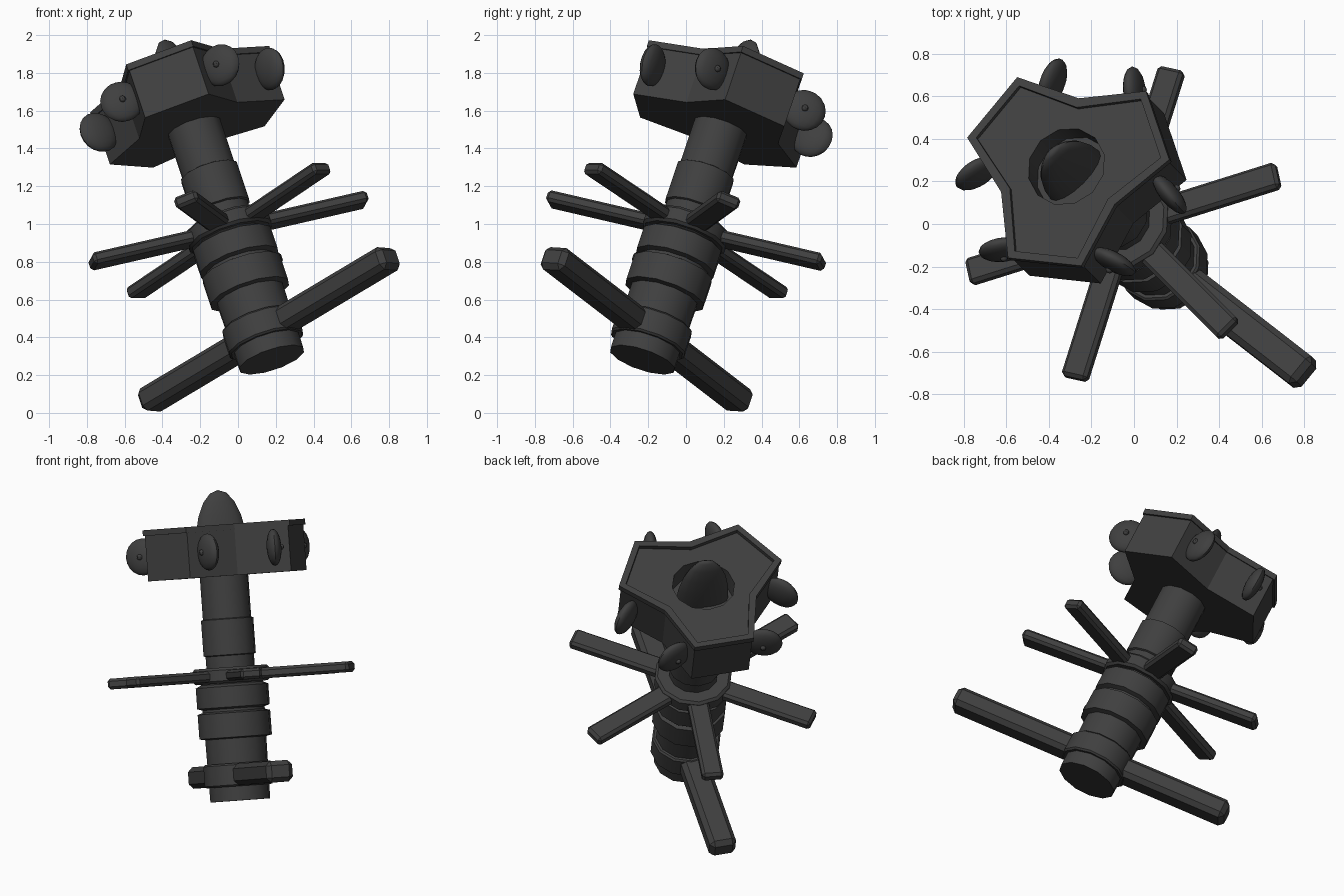
import bpy
import bmesh
from math import radians, sin, cos
from mathutils import Matrix, Vector

if "Cube" in bpy.data.objects:
    bpy.data.objects.remove(bpy.data.objects["Cube"], do_unlink=True)

# One dark grey material for everything
dark = bpy.data.materials.new("dark_grey")
dark.use_nodes = True
GREY = (0.05, 0.05, 0.05, 1)
dark.diffuse_color = GREY
dark.node_tree.nodes["Principled BSDF"].inputs["Base Color"].default_value = GREY

# Tilted frame: local z runs along the shaft, origin at the spoke wheel
axis_z = Vector((-0.302, 0.305, 0.903)).normalized()
axis_x = Vector((1, 1, 0))
axis_x = (axis_x - axis_z * axis_x.dot(axis_z)).normalized()
axis_y = axis_z.cross(axis_x)
FRAME = Matrix.Translation((-0.05, 0, 0.965)) @ Matrix((axis_x, axis_y, axis_z)).transposed().to_4x4()


def finish(bm, name, local=Matrix(), smooth=True):
    bmesh.ops.recalc_face_normals(bm, faces=bm.faces)
    mesh = bpy.data.meshes.new(name)
    bm.to_mesh(mesh)
    bm.free()
    mesh.materials.append(dark)
    obj = bpy.data.objects.new(name, mesh)
    bpy.context.collection.objects.link(obj)
    obj.matrix_world = FRAME @ local
    if smooth:
        bpy.ops.object.select_all(action="DESELECT")
        obj.select_set(True)
        bpy.context.view_layer.objects.active = obj
        bpy.ops.object.shade_smooth_by_angle(angle=radians(35))
    return obj


def lathe(name, profile, sides=12):
    bm = bmesh.new()
    rings = [[bm.verts.new((r * cos(radians(360 * i / sides)), r * sin(radians(360 * i / sides)), h))
              for i in range(sides)] for h, r in profile]
    for low, high in zip(rings, rings[1:]):
        for i in range(sides):
            j = (i + 1) % sides
            bm.faces.new((low[i], low[j], high[j], high[i]))
    bm.faces.new(rings[0])
    bm.faces.new(rings[-1])
    return finish(bm, name)


def ellipsoid(name, local, size, segments=16, rings=10):
    bm = bmesh.new()
    bmesh.ops.create_uvsphere(bm, u_segments=segments, v_segments=rings, radius=1)
    bmesh.ops.scale(bm, vec=size, verts=bm.verts)
    return finish(bm, name, local)


def bar(name, local, size, chamfer):
    bm = bmesh.new()
    bmesh.ops.create_cube(bm, size=1)
    bmesh.ops.scale(bm, vec=size, verts=bm.verts)
    bmesh.ops.bevel(bm, geom=list(bm.edges), offset=chamfer, segments=1, affect="EDGES")
    return finish(bm, name, local, smooth=False)


def polar(radius, degrees):
    return Vector((radius * cos(radians(degrees)), radius * sin(radians(degrees)), 0))


def spin(degrees):
    return Matrix.Rotation(radians(degrees), 4, "Z")


# Shaft with its bands and collars
lathe("shaft", [(-0.757, 0.183), (-0.38, 0.187), (-0.373, 0.222), (-0.225, 0.222),
                (-0.215, 0.19), (-0.2, 0.19), (-0.19, 0.222), (-0.065, 0.222),
                (-0.05, 0.19), (0.03, 0.19), (0.035, 0.148), (0.12, 0.148),
                (0.125, 0.16), (0.34, 0.16), (0.345, 0.148), (0.65, 0.148)])

# Long cross bar and its hub
lathe("cross_bar_hub", [(-0.67, 0.2), (-0.66, 0.21), (-0.54, 0.21), (-0.53, 0.2)])
bar("cross_bar", spin(-83.5) @ Matrix.Translation((0.045, 0, -0.6)), (1.81, 0.165, 0.13), 0.028)

# Spoke wheel
lathe("wheel_hub", [(-0.045, 0.22), (-0.03, 0.235), (0.035, 0.235), (0.05, 0.22)])
for k in range(6):
    bar("spoke", spin(30 + 60 * k) @ Matrix.Translation((0.47, 0, 0)), (0.62, 0.13, 0.065), 0.016)

# Three-lobed head: two corners per lobe and a notch between lobes
LOBES = [96 + 120 * k for k in range(3)]
outline = []
for a in LOBES:
    outline += [polar(0.515, a - 21), polar(0.515, a + 21), polar(0.33, a + 60)]


def prism(name, scale, bottom, top, rim=False):
    bm = bmesh.new()
    low = [bm.verts.new(p * scale + Vector((0, 0, bottom))) for p in outline]
    high = [bm.verts.new(p * scale + Vector((0, 0, top))) for p in outline]
    n = len(outline)
    for i in range(n):
        j = (i + 1) % n
        bm.faces.new((low[i], low[j], high[j], high[i]))
    bm.faces.new(low[::-1])
    cap = bm.faces.new(high)
    if rim:
        bm.normal_update()
        bmesh.ops.inset_region(bm, faces=[cap], thickness=0.045)
        inner = bmesh.ops.extrude_discrete_faces(bm, faces=[cap])["faces"][0]
        bmesh.ops.translate(bm, verts=inner.verts, vec=(0, 0, -0.025))
    return finish(bm, name, smooth=False)


head = prism("head", 0.975, 0.6, 0.88)
lid = prism("head_lid", 1.0, 0.875, 0.91, True)

# Round well in the top of the head
cutter = lathe("well_cutter", [(0.75, 0.19), (1.1, 0.19)])
cutter.hide_render = True
cutter.hide_viewport = True
for part in (head, lid):
    cut = part.modifiers.new("well", "BOOLEAN")
    cut.operation = "DIFFERENCE"
    cut.solver = "EXACT"
    cut.object = cutter

# Tall fin standing in the well
ellipsoid("top_fin", Matrix.Translation((0, 0, 0.75)), (0.16, 0.06, 0.37))

# Rounded discs on the notch walls, each with a pin on its corner side
for a in LOBES:
    for side in (-1, 1):
        corner = polar(0.502, a + 21 * side)
        notch = polar(0.322, a + 60 * side)
        along = (corner - notch).normalized()
        outward = Vector((along.y, -along.x, 0))
        if outward.dot(corner) < 0:
            outward = -outward
        centre = notch.lerp(corner, 0.7) + outward * 0.073 + Vector((0, 0, 0.75))
        turn = Matrix((outward, along, outward.cross(along))).transposed().to_4x4()
        ellipsoid("side_disc", Matrix.Translation(centre) @ turn, (0.115, 0.045, 0.112))
        ellipsoid("disc_pin", Matrix.Translation(centre + along * 0.043), (0.018, 0.018, 0.018), 8, 6)
